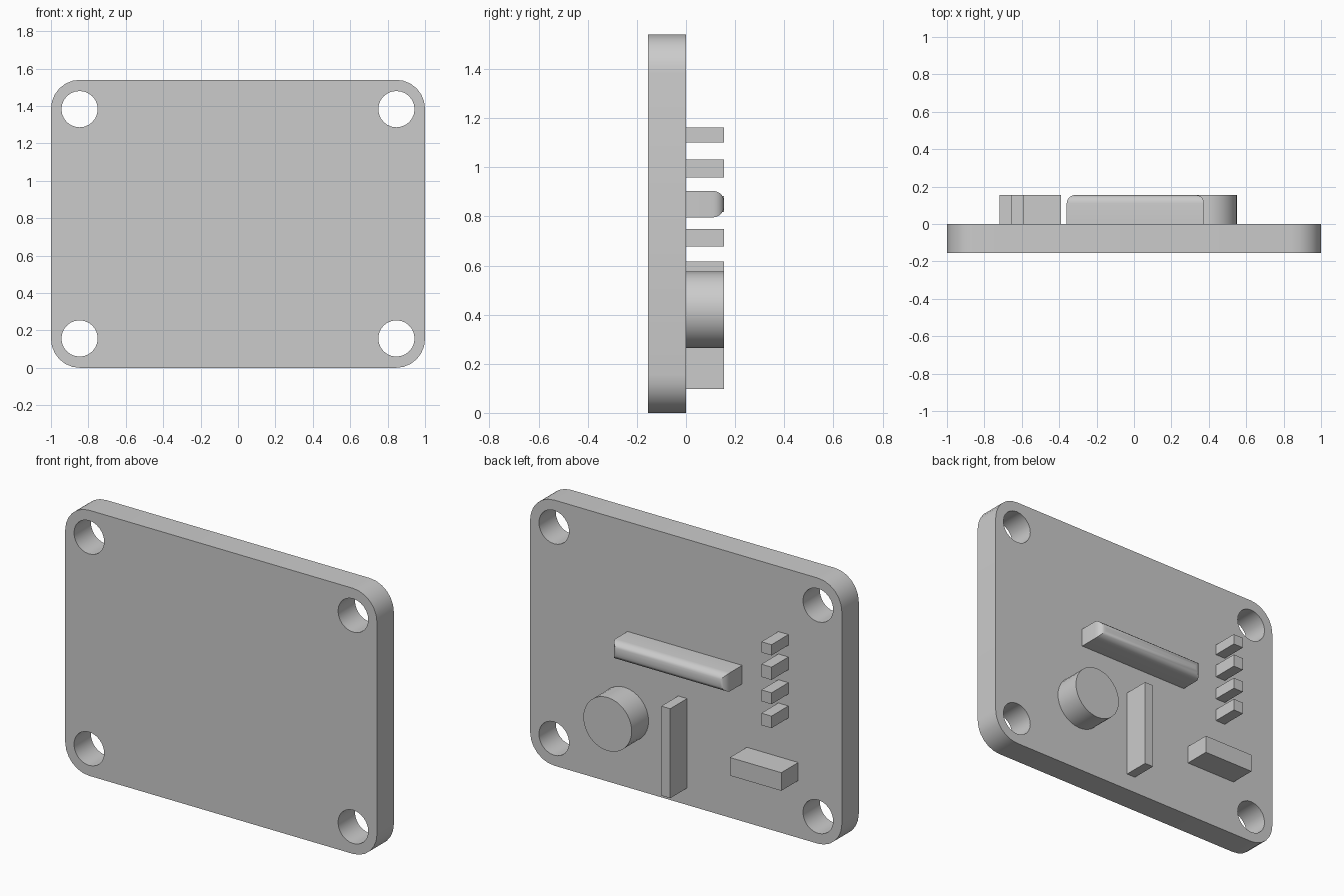
import bpy
import bmesh
from math import cos, sin, pi, radians
from mathutils import Matrix, Vector

cube = bpy.data.objects.get("Cube")
if cube:
    bpy.data.objects.remove(cube, do_unlink=True)

GREY = (0.6, 0.6, 0.6, 1)
grey = bpy.data.materials.new("plain grey")
grey.use_nodes = True
grey.diffuse_color = GREY
grey.node_tree.nodes["Principled BSDF"].inputs["Base Color"].default_value = GREY

HEIGHT, DEPTH = 1.54, 0.155
HOLE_X, HOLE_Z, HOLE_R, CORNER_R = 0.847, 0.157, 0.097, 0.155


def finish(name, bm):
    """Turn a bmesh into a named, shaded object."""
    bmesh.ops.remove_doubles(bm, verts=bm.verts, dist=0.0001)
    bmesh.ops.recalc_face_normals(bm, faces=bm.faces)
    mesh = bpy.data.meshes.new(name)
    bm.to_mesh(mesh)
    bm.free()
    mesh.materials.append(grey)
    obj = bpy.data.objects.new(name, mesh)
    bpy.context.collection.objects.link(obj)
    bpy.ops.object.select_all(action='DESELECT')
    obj.select_set(True)
    bpy.context.view_layer.objects.active = obj
    bpy.ops.object.shade_smooth_by_angle(angle=radians(35))
    return obj


def arc(cx, cz, r, start, sweep, steps):
    """Points along an arc in the plane of the plate."""
    return [(cx + r * cos(start + sweep * i / steps),
             cz + r * sin(start + sweep * i / steps)) for i in range(steps + 1)]


def block(name, x0, x1, z0, z1, bevel=0):
    """Box standing on the back of the plate, with optional rounded outer edges."""
    bm = bmesh.new()
    place = Matrix.Translation(((x0 + x1) / 2, DEPTH / 2, (z0 + z1) / 2))
    size = Matrix.Diagonal((x1 - x0, DEPTH, z1 - z0, 1))
    bmesh.ops.create_cube(bm, size=1, matrix=place @ size)
    if bevel:
        outer = [e for e in bm.edges if all(v.co.y > DEPTH / 2 for v in e.verts)]
        bmesh.ops.bevel(bm, geom=outer, offset=bevel, segments=5,
                        profile=0.5, affect='EDGES')
    return finish(name, bm)


# Base plate: rounded outline with four corner holes
outline = []
for i, (sx, sz) in enumerate(((1, 1), (-1, 1), (-1, -1), (1, -1))):
    outline += arc(sx * (1 - CORNER_R), HEIGHT / 2 + sz * (HEIGHT / 2 - CORNER_R),
                   CORNER_R, i * pi / 2, pi / 2, 6)
loops = [outline]
for x in (-HOLE_X, HOLE_X):
    for z in (HOLE_Z, HEIGHT - HOLE_Z):
        loops.append(arc(x, z, HOLE_R, 0, 2 * pi, 24)[:-1])

curve = bpy.data.curves.new("plate_outline", 'CURVE')
curve.dimensions = '2D'
curve.fill_mode = 'BOTH'
curve.extrude = DEPTH / 2
for loop in loops:
    spline = curve.splines.new('POLY')
    spline.points.add(len(loop) - 1)
    for point, (x, z) in zip(spline.points, loop):
        point.co = (x, z, 0, 1)
    spline.use_cyclic_u = True
helper = bpy.data.objects.new("plate_outline", curve)
bpy.context.collection.objects.link(helper)
bpy.context.view_layer.update()
bm = bmesh.new()
bm.from_mesh(helper.to_mesh())
helper.to_mesh_clear()
bpy.data.objects.remove(helper, do_unlink=True)
bm.transform(Matrix.Translation((0, -DEPTH / 2, 0)) @ Matrix.Rotation(pi / 2, 4, 'X'))
finish("base_plate", bm)

# Round component
bm = bmesh.new()
bmesh.ops.create_cone(bm, cap_ends=True, segments=32, radius1=DEPTH, radius2=DEPTH,
                      depth=DEPTH, matrix=Matrix.Translation((0.395, DEPTH / 2, 0.42))
                      @ Matrix.Rotation(pi / 2, 4, 'X'))
finish("round_component", bm)

# Rounded bar, upright strip and low block
block("rounded_bar", -0.36, 0.375, 0.796, 0.904, bevel=0.045)
block("upright_strip", -0.007, 0.05, 0.098, 0.617)
block("low_block", -0.72, -0.39, 0.332, 0.437)

# Column of four small chips
for i, (bottom, top) in enumerate(((1.1, 1.162), (0.958, 1.032),
                                   (0.817, 0.883), (0.678, 0.748))):
    block(f"chip_{i + 1}", -0.657, -0.592, bottom, top)
